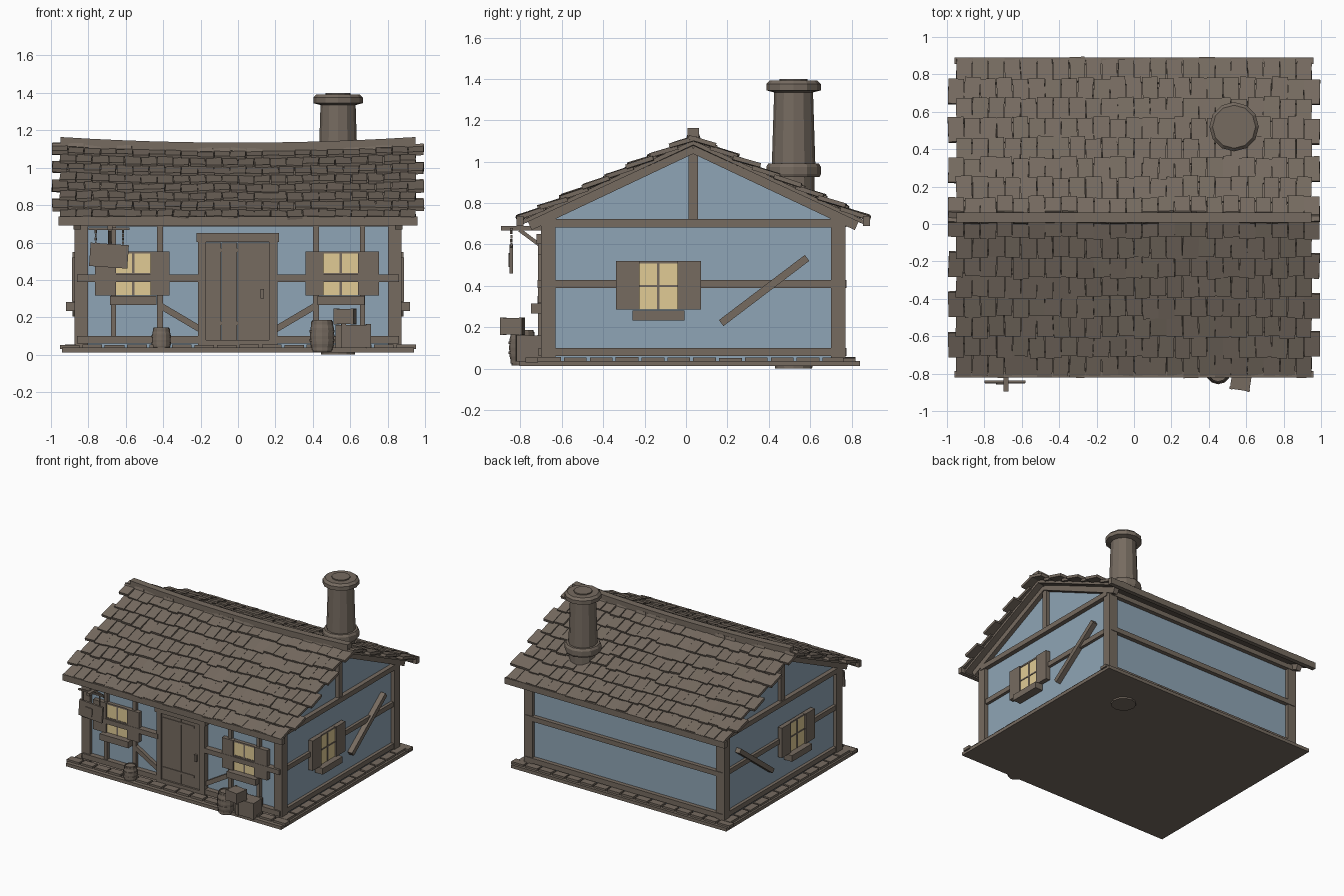
import bpy, bmesh, math, random
from mathutils import Matrix, Vector

if "Cube" in bpy.data.objects:
    bpy.data.objects.remove(bpy.data.objects["Cube"])

random.seed(4)
CY = 0.035                      # centre line of the house in y


def material(name, rgb):
    m = bpy.data.materials.new(name)
    m.diffuse_color = (*rgb, 1)
    m.use_nodes = True
    m.node_tree.nodes["Principled BSDF"].inputs["Base Color"].default_value = m.diffuse_color
    return m


WOOD = material("weathered brown", (0.180, 0.146, 0.117))
WALL = material("blue plaster", (0.275, 0.375, 0.465))
GLASS = material("warm glass", (0.75, 0.60, 0.30))
parts = {}


def mesh_of(name, mat):
    if name not in parts:
        parts[name] = (bmesh.new(), mat)
    return parts[name][0]


def block(name, centre, size, rot=None, mat=WOOD):
    m = Matrix.Translation(centre) @ (rot.to_4x4() if rot else Matrix()) @ Matrix.Diagonal((*size, 1))
    return bmesh.ops.create_cube(mesh_of(name, mat), size=1, matrix=m)["verts"]


def box(name, x0, x1, y0, y1, z0, z1, mat=WOOD):
    return block(name, ((x0 + x1) / 2, (y0 + y1) / 2, (z0 + z1) / 2),
                 (abs(x1 - x0), y1 - y0, z1 - z0), None, mat)


def bar(name, p, q, w, side):
    """Beam from p to q; side = axis index of its thickness direction, w = (thickness, height)."""
    p, q = Vector(p), Vector(q)
    d = (q - p).normalized()
    s = Vector([1.0 if i == side else 0.0 for i in range(3)])
    rot = Matrix((d, s, d.cross(s))).transposed()
    block(name, (p + q) / 2, ((q - p).length, w[0], w[1]), rot)


def lathe(name, cx, cy, profile, n):
    bm = mesh_of(name, WOOD)
    rings = [[bm.verts.new((cx + r * math.cos(2 * math.pi * i / n), cy + r * math.sin(2 * math.pi * i / n), z))
              for i in range(n)] for r, z in profile]
    for a, b in zip(rings, rings[1:]):
        for i in range(n):
            j = (i + 1) % n
            bm.faces.new((a[i], a[j], b[j], b[i]))
    bm.faces.new(rings[0][::-1])
    bm.faces.new(rings[-1])


def prism(name, profile, xs, mat, sag=False):
    """Sweep a (y, z) profile along x, optionally following the sagging ridge."""
    bm = mesh_of(name, mat)
    rings = [[bm.verts.new((x, y, z + (sink(x, z) if sag else 0))) for y, z in profile] for x in xs]
    n = len(profile)
    for a, b in zip(rings, rings[1:]):
        for i in range(n):
            bm.faces.new((a[i], a[(i + 1) % n], b[(i + 1) % n], b[i]))
    bm.faces.new(rings[0])
    bm.faces.new(rings[-1])


def sink(x, z):
    return 0.03 * min(0, (x / 0.95) ** 2 - 1) * max(0, min(1, (z - 0.72) / 0.4))


# Foundation slab and a ring of low stones
box("foundation", -0.94, 0.94, -0.805, 0.84, 0.012, 0.038)
for i in range(16):
    x = -0.9 + 0.12 * i
    for y in (-0.745, 0.79):
        block("foundation_stones", (x, y, 0.042), (0.105, 0.06, 0.02 + random.uniform(0, 0.008)))
for i in range(12):
    for sx in (-1, 1):
        block("foundation_stones", (sx * 0.895, -0.66 + 0.125 * i, 0.042), (0.06, 0.11, 0.02 + random.uniform(0, 0.008)))

# Plaster walls with gables
prism("walls", [(-0.672, 0.03), (0.742, 0.03), (0.742, 0.74), (CY, 1.07), (-0.672, 0.74)], [-0.845, 0.845], WALL)

# Corner posts, horizontal beams and gable timbers
for sx in (-1, 1):
    for y0 in (-0.70, 0.70):
        box("corner_posts", sx * 0.803, sx * 0.875, y0, y0 + 0.07, 0.035, 0.73)
    for z0, z1, o in ((0.062, 0.10, 0.87), (0.39, 0.428, 0.868), (0.683, 0.722, 0.88)):
        box("side_beams", sx * 0.83, sx * o, -0.672, 0.742, z0, z1)
    box("king_posts", sx * 0.83, sx * 0.872, 0.012, 0.058, 0.70, 1.08)
    for sy in (-1, 1):
        bar("gable_rafters", (sx * 0.86, CY + sy * 0.79, 0.69), (sx * 0.86, CY, 1.063), (0.04, 0.045), 0)
    bar("side_braces", (sx * 0.86, 0.17, 0.22), (sx * 0.86, 0.585, 0.535), (0.05, 0.036), 0)
for z0, z1 in ((0.06, 0.10), (0.39, 0.428), (0.685, 0.722)):
    box("back_beams", -0.86, 0.86, 0.73, 0.775, z0, z1)
box("front_beams", -0.86, -0.2, -0.712, -0.66, 0.06, 0.10)
box("front_beams", 0.2, 0.86, -0.712, -0.66, 0.06, 0.10)
box("front_beams", -0.86, -0.2, -0.718, -0.66, 0.39, 0.428)
box("front_beams", 0.2, 0.86, -0.718, -0.66, 0.39, 0.428)
box("front_beams", -0.86, 0.86, -0.70, -0.66, 0.685, 0.725)
for sx in (-1, 1):
    box("front_studs", sx * 0.402, sx * 0.432, -0.70, -0.66, 0.09, 0.70)
    box("front_studs", sx * 0.652, sx * 0.68, -0.70, -0.66, 0.09, 0.70)
    bar("front_braces", (sx * 0.42, -0.68, 0.265), (sx * 0.2, -0.68, 0.135), (0.04, 0.034), 1)

# Door with frame, planks, hinges and handle
for i in range(4):
    box("door_planks", -0.175 + 0.0855 * i, -0.175 + 0.0855 * i + 0.083, -0.70, -0.66, 0.08, 0.60)
box("door_frame", -0.213, -0.172, -0.715, -0.66, 0.04, 0.65)
box("door_frame", 0.166, 0.21, -0.715, -0.66, 0.04, 0.65)
box("door_frame", -0.222, 0.218, -0.722, -0.66, 0.603, 0.65)
box("door_frame", -0.17, 0.17, -0.715, -0.66, 0.04, 0.08)
for z in (0.16, 0.55):
    box("door_hinges", -0.165, 0.11, -0.705, -0.69, z, z + 0.018)
box("door_handle", 0.12, 0.138, -0.718, -0.69, 0.30, 0.352)


# Windows: glass, bars, shutters and sill, placed by a wall matrix (local x along wall, y outward)
def window(mat4, z, lw, rw):
    def put(name, x0, x1, y1, z0, z1, m=WOOD, y0=-0.02):
        vs = box(name, x0, x1, y0, y1, z + z0, z + z1, m)
        bmesh.ops.transform(parts[name][0], matrix=mat4, verts=vs)
    put("window_glass", -0.095, 0.095, 0.004, 0, 0.23, GLASS)
    put("window_bars", -0.006, 0.006, 0.008, 0, 0.23)
    put("window_bars", -0.095, 0.095, 0.008, 0.11, 0.12)
    put("window_bars", -0.095, 0.095, 0.008, 0.222, 0.234)
    put("window_sills", -0.125, 0.125, 0.048, -0.052, -0.003)
    put("shutters", -0.095 - lw, -0.092, 0.016, 0, 0.235)
    put("shutters", 0.092, 0.095 + rw, 0.016, 0, 0.235)


flip = Matrix.Diagonal((1, -1, 1, 1))
window(Matrix.Translation((-0.56, -0.70, 0)) @ flip, 0.318, 0.11, 0.10)
window(Matrix.Translation((0.55, -0.70, 0)) @ flip, 0.318, 0.095, 0.11)
for sx in (-1, 1):
    rot = Matrix(((0, sx, 0, sx * 0.872), (1, 0, 0, -0.133), (0, 0, 1, 0), (0, 0, 0, 1)))
    window(rot, 0.285, 0.11, 0.11)

# Roof deck, ridge beam and eave boards
xs = [-0.93 + 1.86 * i / 12 for i in range(13)]
for s in (-1, 1):
    prism("roof_deck", [(CY, 1.105), (CY + s * 0.83, 0.715), (CY + s * 0.83, 0.695), (CY, 1.082)], xs, WOOD, True)
    box("eave_boards", -0.96, 0.96, CY + s * 0.838 - 0.017, CY + s * 0.838 + 0.017, 0.69, 0.738)
prism("ridge_beam", [(0.008, 1.10), (0.062, 1.10), (0.062, 1.164), (0.008, 1.164)],
      [x * 0.95 / 0.93 for x in xs], WOOD, True)

# Staggered roof tiles, each tilted up at its lower edge
ang = math.atan(0.47)
for s in (-1, 1):
    for row in range(8):
        low = 0.845 - 0.106 * row
        half = 0.995 if row % 2 else 0.952
        n = 23 if row % 2 else 22
        pitch = 2 * half / n
        for i in range(n):
            x = -half + pitch * (i + 0.5)
            d = low - 0.062 + random.uniform(-0.009, 0.009)
            z = 1.105 - 0.47 * d + 0.014 + random.uniform(-0.002, 0.004)
            tilt = ang - 0.13 + random.uniform(-0.03, 0.03)
            rot = Matrix.Rotation(-s * tilt, 3, 'X') @ Matrix.Rotation(random.uniform(-0.05, 0.05), 3, 'Z') \
                @ Matrix.Rotation(random.uniform(-0.05, 0.05), 3, 'Y')
            block("roof_tiles", (x, CY + s * d, z + sink(x, z)),
                  (pitch * random.uniform(0.92, 1.0), 0.138, 0.021), rot)

# Round chimney with collar and cap
lathe("chimney", 0.535, 0.52, [(0.09, 0), (0.1, 0.3), (0.1, 0.925), (0.125, 0.925), (0.132, 0.94), (0.132, 0.975),
                               (0.122, 0.992), (0.105, 0.992), (0.094, 1.335), (0.132, 1.345), (0.132, 1.375),
                               (0.115, 1.392), (0.067, 1.392), (0.067, 1.40)], 12)

# Barrels with hoops
for name, x, y, r, z0, z1 in (("left_barrel", -0.41, -0.755, 0.052, 0.015, 0.145),
                              ("right_barrel", 0.45, -0.79, 0.067, 0.015, 0.187)):
    h = z1 - z0
    lathe(name, x, y, [(r * 0.78, z0), (r * 0.93, z0 + h * 0.25), (r * 0.97, z0 + h * 0.5),
                       (r * 0.93, z0 + h * 0.75), (r * 0.78, z1), (r * 0.68, z1), (r * 0.68, z1 - 0.008)], 12)
    for f, k in ((0.1, 0.88), (0.36, 1.0), (0.64, 1.0), (0.9, 0.88)):
        zc = z0 + h * f
        lathe(name + "_hoops", x, y, [(r * k, zc - 0.007), (r * k, zc + 0.007)], 12)

# Stacked crates with edge slats
for name, c, s, a in (("large_crate", (0.63, -0.76, 0.099), (0.15, 0.115, 0.122), 0.03),
                      ("small_crate", (0.572, -0.838, 0.204), (0.105, 0.1, 0.08), -0.15)):
    rot = Matrix.Rotation(a, 3, 'Z')
    block(name, c, s, rot)
    for k in (-1, 1):
        for j in (-1, 1):
            block(name, Vector(c) + rot @ Vector((k * s[0] * 0.44, j * s[1] * 0.46, 0)),
                  (s[0] * 0.16, s[1] * 0.14, s[2] * 1.05), rot)
box("crate_support", 0.52, 0.60, -0.79, -0.71, 0.035, 0.16)

# Hanging sign on a bracket
box("sign_bracket", -0.698, -0.672, -0.895, -0.67, 0.668, 0.69)
bar("sign_bracket", (-0.685, -0.805, 0.67), (-0.685, -0.69, 0.585), (0.018, 0.018), 0)
box("sign_bracket", -0.80, -0.58, -0.85, -0.836, 0.668, 0.68)
tilt = Matrix.Rotation(0.07, 3, 'Y')
block("sign_board", (-0.69, -0.845, 0.53), (0.205, 0.016, 0.125), tilt)
block("sign_emblem", (-0.705, -0.855, 0.525), (0.062, 0.008, 0.062), tilt)
for x in (-0.76, -0.615):
    for k in range(4):
        block("sign_chains", (x, -0.844, 0.598 + 0.02 * k), (0.009, 0.009, 0.017), Matrix.Rotation(0.8 * k, 3, 'Z'))

# Turn every collected part into an object
for name, (bm, mat) in parts.items():
    bmesh.ops.recalc_face_normals(bm, faces=bm.faces)
    me = bpy.data.meshes.new(name)
    bm.to_mesh(me)
    bm.free()
    me.materials.append(mat)
    ob = bpy.data.objects.new(name, me)
    bpy.context.collection.objects.link(ob)
